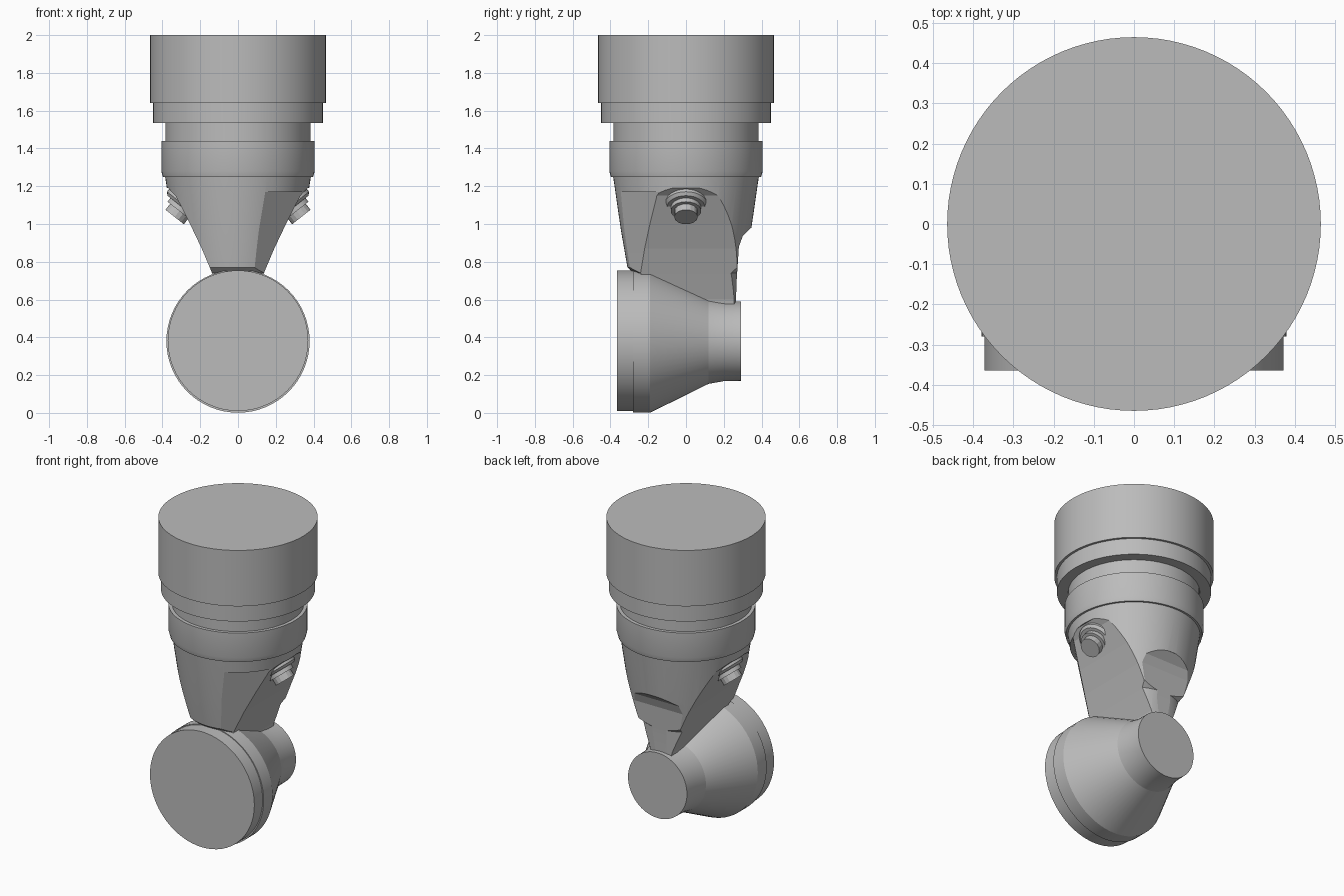
import bpy, bmesh, math
from mathutils import Matrix, Vector

old = bpy.data.objects.get("Cube")
if old:
    bpy.data.objects.remove(old, do_unlink=True)

grey = bpy.data.materials.new("plain_grey")
grey.use_nodes = True
grey.diffuse_color = (0.5, 0.5, 0.5, 1)
grey.node_tree.nodes["Principled BSDF"].inputs["Base Color"].default_value = (0.5, 0.5, 0.5, 1)


def finish(name, bm):
    bmesh.ops.recalc_face_normals(bm, faces=bm.faces)
    mesh = bpy.data.meshes.new(name)
    bm.to_mesh(mesh)
    bm.free()
    obj = bpy.data.objects.new(name, mesh)
    bpy.context.collection.objects.link(obj)
    mesh.materials.append(grey)
    return obj


def smooth(obj, angle=15):
    bpy.ops.object.select_all(action="DESELECT")
    obj.select_set(True)
    bpy.context.view_layer.objects.active = obj
    bpy.ops.object.shade_smooth_by_angle(angle=math.radians(angle))


def lathe(name, profile, origin=(0, 0, 0), axis=(0, 0, 1), sides=64):
    """Turn (radius, height) points around an axis and cap both ends."""
    bm = bmesh.new()
    rings = []
    for r, h in profile:
        rings.append([bm.verts.new((r * math.cos(a), r * math.sin(a), h))
                      for a in (2 * math.pi * i / sides for i in range(sides))])
    for low, high in zip(rings, rings[1:]):
        for i in range(sides):
            j = (i + 1) % sides
            bm.faces.new((low[i], low[j], high[j], high[i]))
    bm.faces.new(rings[0])
    bm.faces.new(rings[-1])
    turn = Vector(axis).to_track_quat("Z", "Y").to_matrix().to_4x4()
    bm.transform(Matrix.Translation(origin) @ turn)
    obj = finish(name, bm)
    smooth(obj)
    return obj


def cut(target, profile, angle, half_width):
    """Carve away a prism whose (distance, height) profile faces the given angle."""
    bm = bmesh.new()
    front, back = ([bm.verts.new((d, w, z)) for d, z in profile]
                   for w in (-half_width, half_width))
    bm.faces.new(front)
    bm.faces.new(back)
    for i in range(len(profile)):
        j = (i + 1) % len(profile)
        bm.faces.new((front[i], front[j], back[j], back[i]))
    bm.transform(Matrix.Rotation(math.radians(angle), 4, "Z"))
    cutter = finish("cutter", bm)
    cutter.hide_render = True
    mod = target.modifiers.new("cut", "BOOLEAN")
    mod.operation = "DIFFERENCE"
    mod.solver = "EXACT"
    mod.object = cutter
    bpy.context.view_layer.objects.active = target
    bpy.ops.object.modifier_apply(modifier=mod.name)
    bpy.data.objects.remove(cutter, do_unlink=True)


# Stacked round housing
lathe("top_drum", [(0.465, 1.64), (0.465, 2.0)], sides=96)
lathe("drum_rim", [(0.45, 1.535), (0.45, 1.65)], sides=96)
lathe("spacer_ring", [(0.385, 1.43), (0.385, 1.54)])
lathe("collar", [(0.398, 1.25), (0.406, 1.28), (0.406, 1.44)])

# Tapered neck with carved flanks, back hollow and one front facet
neck = lathe("neck", [(0.2, 0.48), (0.265, 0.56), (0.275, 0.74), (0.31, 0.77),
                      (0.345, 0.97), (0.387, 1.26)])
flank = [(0.6, 1.2), (0.37, 1.19), (0.33, 1.15), (0.254, 1.0), (0.192, 0.87),
         (0.135, 0.735), (0.08, 0.6), (0.04, 0.4), (0.6, 0.4)]
for angle in (0, 180):
    cut(neck, flank, angle, 0.6)
cut(neck, [(0.6, 1.0), (0.345, 0.98), (0.3, 0.935), (0.28, 0.88), (0.268, 0.7),
           (0.258, 0.4), (0.6, 0.4)], 90, 0.4)
cut(neck, [(0.6, 1.17), (0.346, 1.17), (0.287, 0.85), (0.26, 0.7), (0.6, 0.7)], -45, 0.25)
smooth(neck, 12)

# Horizontal bell at the bottom
lathe("bell_cap", [(0.372, -0.365), (0.372, -0.27)], (0, 0, 0.382), (0, 1, 0))
lathe("bell_body", [(0.379, -0.28), (0.379, -0.19), (0.226, 0.12), (0.212, 0.2),
                    (0.21, 0.29)], (0, 0, 0.38), (0, 1, 0))

# Slanted side bolts
for side, label in ((1, "left"), (-1, "right")):
    axis = Vector((side * 0.62, 0, -0.785))
    base = Vector((side * 0.295, 0, 1.088))
    lathe(label + "_washer", [(0.115, -0.12), (0.115, -0.015), (0.1, 0)], base, axis, 32)
    lathe(label + "_bolt_neck", [(0.08, -0.02), (0.08, 0.025)], base, axis, 32)
    lathe(label + "_bolt_head", [(0.062, 0), (0.062, 0.065)], base, axis, 16)
